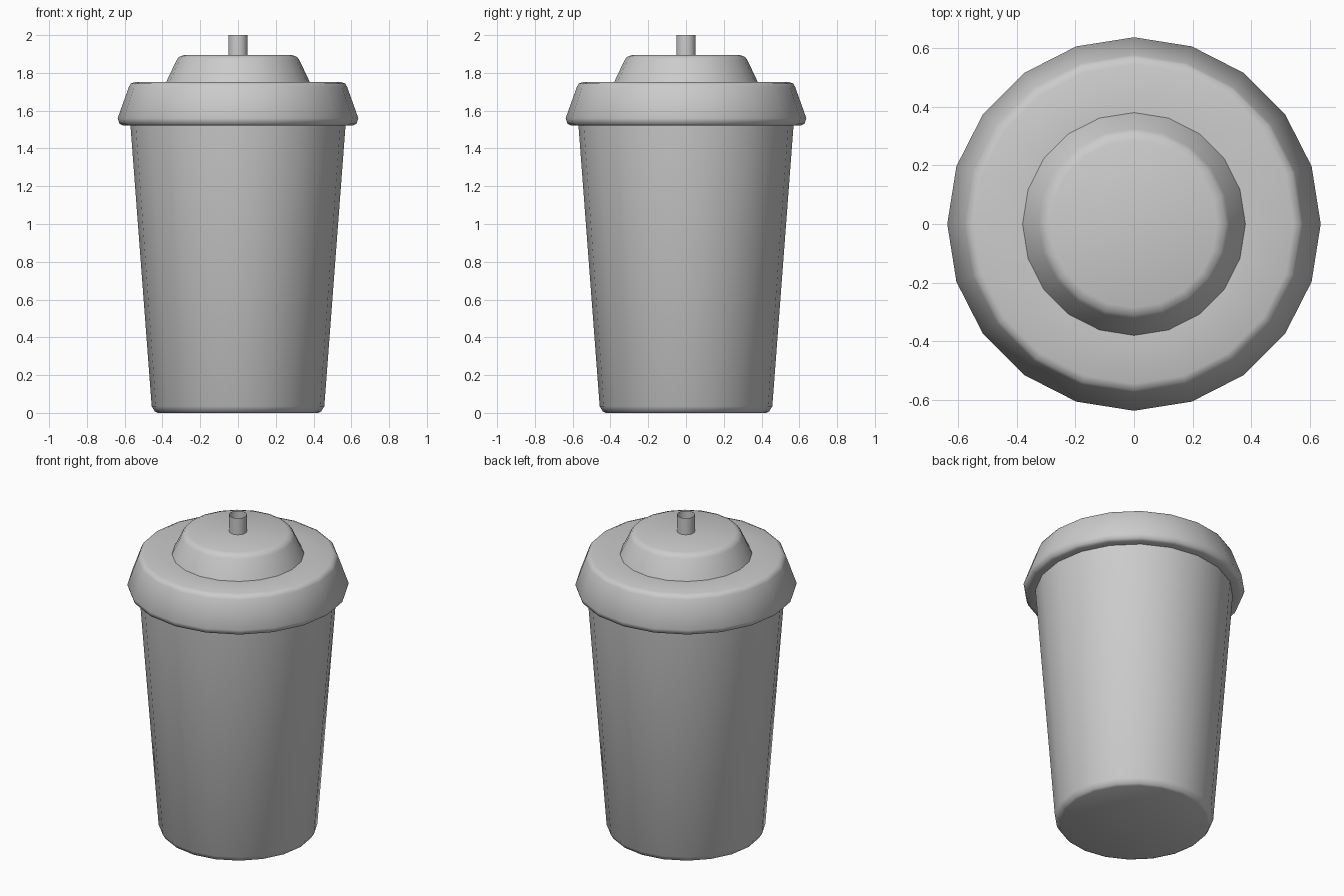
import bpy, bmesh, math

if "Cube" in bpy.data.objects:
    bpy.data.objects.remove(bpy.data.objects["Cube"])


def lathe(name, profile, sides):
    """Spin (radius, height) points around z; radius 0 closes with a flat cap."""
    bm = bmesh.new()
    rings = []
    for r, z in profile:
        if r == 0:
            continue
        rings.append([bm.verts.new((r * math.cos(2 * math.pi * i / sides),
                                    r * math.sin(2 * math.pi * i / sides), z))
                      for i in range(sides)])
    for a, b in zip(rings, rings[1:]):
        for i in range(sides):
            j = (i + 1) % sides
            bm.faces.new((a[i], a[j], b[j], b[i]))
    if profile[0][0] == 0:
        bm.faces.new(rings[0][::-1])
    if profile[-1][0] == 0:
        bm.faces.new(rings[-1])
    mesh = bpy.data.meshes.new(name)
    bm.to_mesh(mesh)
    bm.free()
    obj = bpy.data.objects.new(name, mesh)
    bpy.context.collection.objects.link(obj)
    bpy.ops.object.select_all(action='DESELECT')
    obj.select_set(True)
    bpy.context.view_layer.objects.active = obj
    bpy.ops.object.shade_smooth_by_angle(angle=math.radians(55))
    return obj


# Tapered cup with a chamfered base
lathe("cup", [(0, 0), (0.425, 0), (0.44, 0.007), (0.457, 0.035), (0.57, 1.53)], 20)

# Lid: flared rim, flat shoulder and raised dome
lathe("lid", [(0.565, 1.522), (0.61, 1.522), (0.627, 1.53), (0.637, 1.56),
              (0.577, 1.728), (0.568, 1.743), (0.545, 1.752), (0.38, 1.752),
              (0.325, 1.868), (0.312, 1.885), (0.285, 1.895), (0, 1.895)], 20)

# Straw: open tube
lathe("straw", [(0.051, 1.89), (0.051, 2.0)], 32)
